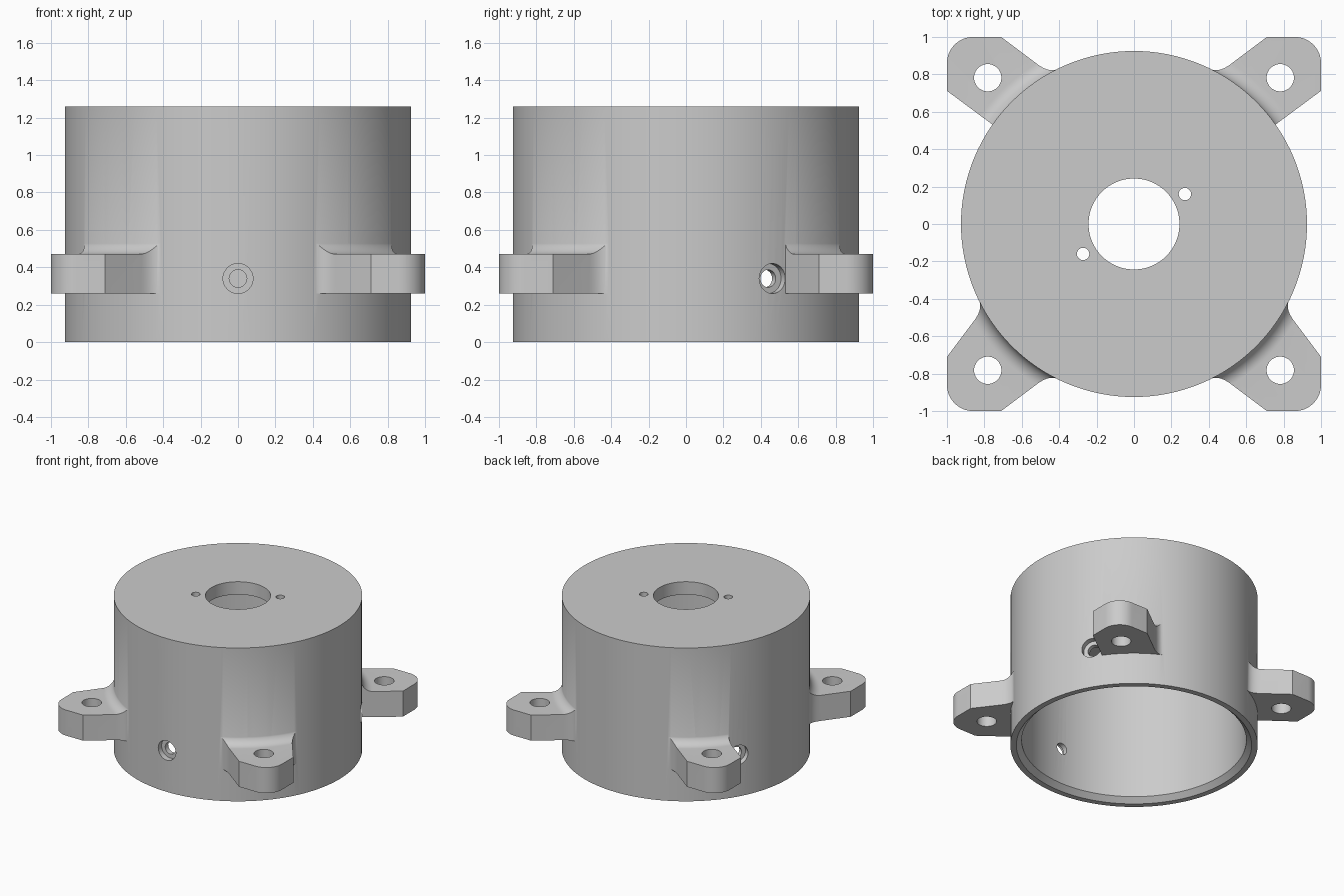
import bpy, bmesh
from math import sin, cos, pi, radians
from mathutils import Matrix, Vector

if "Cube" in bpy.data.objects:
    bpy.data.objects.remove(bpy.data.objects["Cube"])

SEGMENTS = 128
OUTER, BORE, HEIGHT = 0.925, 0.84, 1.26
TAB_LOW, TAB_TOP, COVE = 0.26, 0.47, 0.085

grey = bpy.data.materials.new("plain_grey")
grey.use_nodes = True
grey.diffuse_color = (0.6, 0.6, 0.6, 1)
grey.node_tree.nodes["Principled BSDF"].inputs["Base Color"].default_value = (0.6, 0.6, 0.6, 1)


def make(name, bm):
    bmesh.ops.recalc_face_normals(bm, faces=bm.faces)
    mesh = bpy.data.meshes.new(name)
    bm.to_mesh(mesh)
    bm.free()
    mesh.materials.append(grey)
    ob = bpy.data.objects.new(name, mesh)
    bpy.context.collection.objects.link(ob)
    return ob


def lathe(name, profile):
    """Closed (radius, z) outline swept round the z axis."""
    bm = bmesh.new()
    rings = []
    for i in range(SEGMENTS):
        a = 2 * pi * i / SEGMENTS
        rings.append([bm.verts.new((r * cos(a), r * sin(a), z)) for r, z in profile])
    n = len(profile)
    for i in range(SEGMENTS):
        a, b = rings[i], rings[(i + 1) % SEGMENTS]
        for j in range(n):
            k = (j + 1) % n
            bm.faces.new((a[j], a[k], b[k], b[j]))
    return make(name, bm)


def prism(name, outline, low, high):
    bm = bmesh.new()
    face = bm.faces.new([bm.verts.new((x, y, low)) for x, y in outline])
    new = bmesh.ops.extrude_face_region(bm, geom=[face])["geom"]
    verts = [v for v in new if isinstance(v, bmesh.types.BMVert)]
    bmesh.ops.translate(bm, verts=verts, vec=(0, 0, high - low))
    return make(name, bm)


def rod(name, radius, start, end):
    """Cylinder between two points."""
    start, end = Vector(start), Vector(end)
    axis = end - start
    turn = axis.to_track_quat("Z", "Y").to_matrix().to_4x4()
    bm = bmesh.new()
    bmesh.ops.create_cone(bm, cap_ends=True, segments=40, radius1=radius, radius2=radius,
                          depth=axis.length,
                          matrix=Matrix.Translation((start + end) / 2) @ turn)
    return make(name, bm)


def combine(target, tool, operation):
    mod = target.modifiers.new(operation, "BOOLEAN")
    mod.operation, mod.solver, mod.object = operation, "EXACT", tool
    bpy.context.view_layer.objects.active = target
    bpy.ops.object.modifier_apply(modifier=mod.name)
    bpy.data.objects.remove(tool)


def polar(r, degrees):
    return (r * cos(radians(degrees)), r * sin(radians(degrees)))


def blended_side():
    """Tab side from its outer corner to the wall, with a blend curve."""
    a, b, c = Vector((0.52, 0.857)), Vector((0.456, 0.809)), Vector(polar(0.924, 63.5))
    curve = [a * (1 - t) ** 2 + b * 2 * t * (1 - t) + c * t * t for t in (i / 8 for i in range(9))]
    return [(0.71, 1.0)] + [tuple(p) for p in curve] + [polar(0.88, 63), polar(0.88, 57), polar(0.88, 51)]


def tab_outline(plain):
    """Rounded corner, a blended side and either a plain or a mirrored side."""
    corner = [(0.86 + 0.14 * cos(pi * i / 24), 0.86 + 0.14 * sin(pi * i / 24)) for i in range(13)]
    if plain:
        other = [polar(0.88, 40), polar(0.878, 35), (1.0, 0.712)]
    else:
        other = [(y, x) for x, y in reversed(blended_side())]
    return corner + blended_side() + [polar(0.88, 45)] + other


# Cup-shaped body: open and chamfered below, end plate with a central hole
body = lathe("housing", [(0.243, 1.155), (0.243, HEIGHT), (OUTER, HEIGHT), (OUTER, 0),
                         (0.88, 0), (BORE, 0.04), (BORE, 1.155)])

# Four corner mounting tabs with a cove where each one meets the wall
cove = [(1.005 - COVE * sin(pi * i / 20), TAB_TOP + COVE * (1 - cos(pi * i / 20))) for i in range(11)]
for side_x in (1, -1):
    for side_y in (1, -1):
        outline = [(x * side_x, y * side_y) for x, y in tab_outline(side_y > 0)]
        tab = prism("mounting_tab", outline, TAB_LOW, 0.6)
        combine(tab, lathe("cove_cutter", cove + [(0.92, 0.8), (1.6, 0.8), (1.6, TAB_TOP)]), "DIFFERENCE")
        x, y = 0.782 * side_x, 0.782 * side_y
        combine(tab, rod("tab_hole_cutter", 0.073, (x, y, 0), (x, y, 1)), "DIFFERENCE")
        combine(body, tab, "UNION")

# Three counterbored screw holes round the wall
for angle in (-90, 30, 150):
    for radius, depth in ((0.08, 0.878), (0.047, 0.7)):
        cutter = rod("screw_hole_cutter", radius, (*polar(depth, angle), 0.34), (*polar(1.05, angle), 0.34))
        combine(body, cutter, "DIFFERENCE")

# Two small pin holes through the end plate
for s in (1, -1):
    cutter = rod("pin_hole_cutter", 0.033, (0.272 * s, 0.16 * s, 1.0), (0.272 * s, 0.16 * s, 1.5))
    combine(body, cutter, "DIFFERENCE")

# Smooth curved walls, crisp edges
bpy.ops.object.select_all(action="DESELECT")
body.select_set(True)
bpy.context.view_layer.objects.active = body
bpy.ops.object.shade_smooth_by_angle(angle=radians(25))
